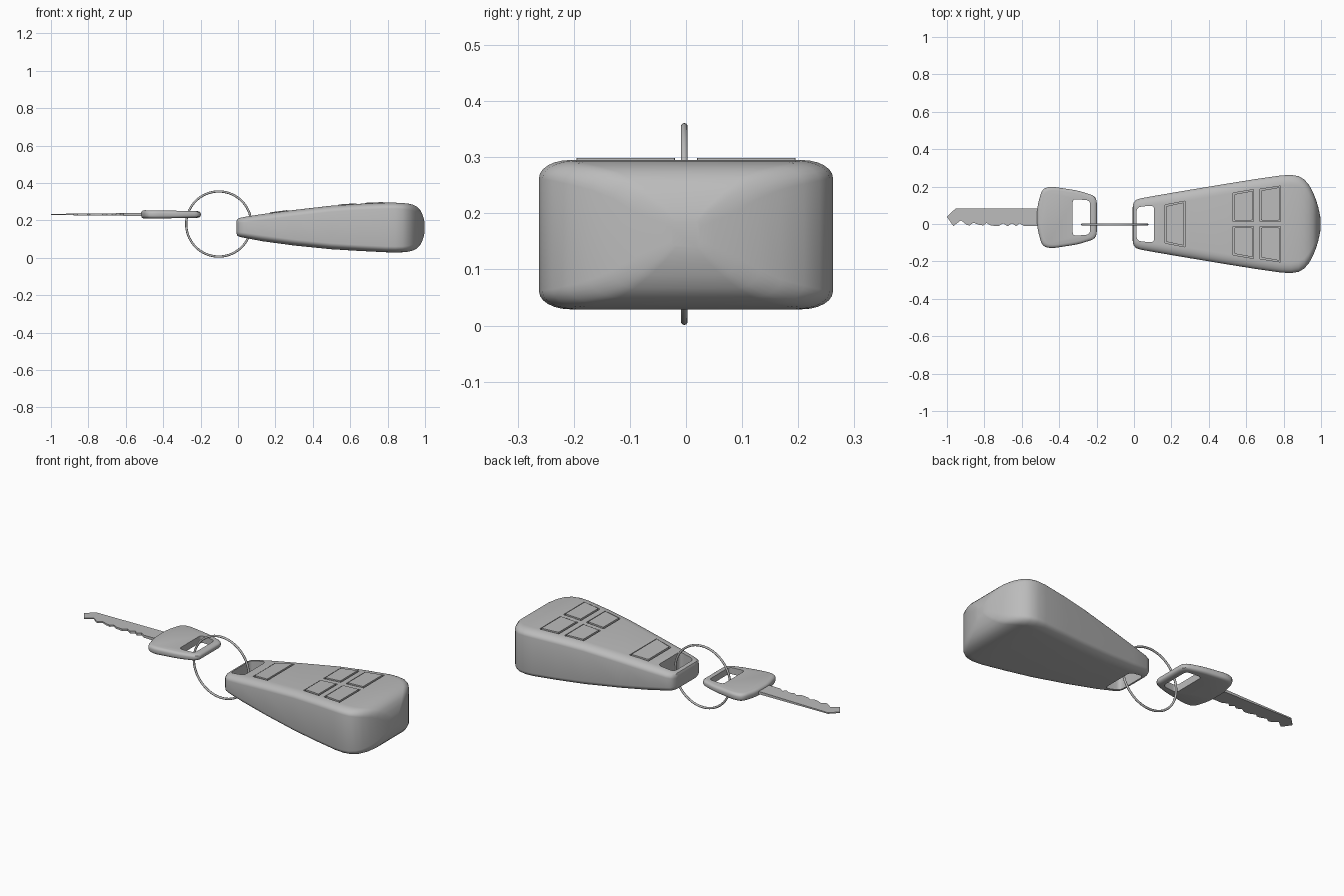
import bpy, bmesh, math
from mathutils import Vector

if "Cube" in bpy.data.objects:
    bpy.data.objects.remove(bpy.data.objects["Cube"])

grey = bpy.data.materials.new("plain grey")
grey.diffuse_color = (0.5, 0.5, 0.5, 1)
grey.use_nodes = True
grey.node_tree.nodes["Principled BSDF"].inputs["Base Color"].default_value = grey.diffuse_color


def loft(name, rings):
    """Closed skin through equal-length rings of points, capped at both ends."""
    bm = bmesh.new()
    loops = [[bm.verts.new(p) for p in r] for r in rings]
    n = len(loops[0])
    for a, b in zip(loops, loops[1:]):
        for i in range(n):
            j = (i + 1) % n
            bm.faces.new((a[i], a[j], b[j], b[i]))
    bm.faces.new(loops[0])
    bm.faces.new(loops[-1])
    bmesh.ops.recalc_face_normals(bm, faces=bm.faces)
    me = bpy.data.meshes.new(name)
    bm.to_mesh(me)
    bm.free()
    me.materials.append(grey)
    ob = bpy.data.objects.new(name, me)
    bpy.context.collection.objects.link(ob)
    return ob


def prism(name, outline, low, high):
    """Extrude an xy outline; low and high give z at each x."""
    return loft(name, [[(x, y, f(x)) for x, y in outline] for f in (low, high)])


def rounded(pts, r, steps=5):
    """Round every corner of a 2D outline."""
    out = []
    for i, p in enumerate(pts):
        p, a, b = Vector(p), Vector(pts[i - 1]), Vector(pts[(i + 1) % len(pts)])
        s = p + (a - p).normalized() * min(r, (a - p).length * 0.45)
        e = p + (b - p).normalized() * min(r, (b - p).length * 0.45)
        for k in range(steps + 1):
            t = k / steps
            out.append(tuple(s * (1 - t) ** 2 + p * 2 * t * (1 - t) + e * t * t))
    return out


def cut(ob, cutter):
    mod = ob.modifiers.new("cut", 'BOOLEAN')
    mod.operation, mod.solver, mod.object = 'DIFFERENCE', 'EXACT', cutter
    bpy.context.view_layer.objects.active = ob
    bpy.ops.object.modifier_apply(modifier=mod.name)
    bpy.data.objects.remove(cutter)


def smooth(ob, angle=32):
    bpy.ops.object.select_all(action='DESELECT')
    ob.select_set(True)
    bpy.context.view_layer.objects.active = ob
    bpy.ops.object.shade_smooth_by_angle(angle=math.radians(angle))


# Fob sections: x, half width, bottom z, top z
SECTIONS = [
    (-0.008, 0.085, 0.130, 0.198), (-0.003, 0.112, 0.118, 0.208),
    (0.010, 0.128, 0.112, 0.214), (0.035, 0.137, 0.107, 0.219),
    (0.13, 0.154, 0.089, 0.234), (0.30, 0.183, 0.066, 0.256),
    (0.50, 0.216, 0.046, 0.279), (0.65, 0.240, 0.037, 0.289),
    (0.79, 0.260, 0.030, 0.295), (0.84, 0.262, 0.029, 0.295),
    (0.88, 0.256, 0.030, 0.293), (0.91, 0.238, 0.033, 0.290),
    (0.935, 0.210, 0.039, 0.284), (0.957, 0.170, 0.050, 0.274),
    (0.973, 0.130, 0.067, 0.258), (0.985, 0.090, 0.090, 0.234),
    (0.994, 0.050, 0.118, 0.208), (0.998, 0.025, 0.140, 0.186),
]


def section(x, hw, lo, hi):
    ry, rz = min(0.055, hw * 0.3), min(0.032, (hi - lo) * 0.25)
    pts = []
    for q, (sy, sz) in enumerate([(1, 1), (-1, 1), (-1, -1), (1, -1)]):
        cy, cz = sy * (hw - ry), (hi - rz if sz > 0 else lo + rz)
        for k in range(7):
            a = (q + k / 6) * math.pi / 2
            pts.append((x, cy + ry * math.cos(a), cz + rz * math.sin(a)))
    return pts


def top_z(x):
    for a, b in zip(SECTIONS, SECTIONS[1:]):
        if a[0] <= x <= b[0]:
            return a[3] + (b[3] - a[3]) * (x - a[0]) / (b[0] - a[0])
    return 0.2


fob = loft("fob_body", [section(*s) for s in SECTIONS])

# Slot in the narrow end for the ring
slot = rounded([(0.014, -0.09), (0.108, -0.10), (0.108, 0.10), (0.014, 0.09)], 0.025)
cut(fob, prism("slot_cutter", slot, lambda x: -0.1, lambda x: 0.5))

# Buttons: x0, x1, (low y, high y) at x0, (low y, high y) at x1
buttons = [("trunk_button", 0.165, 0.272, (-0.102, 0.102), (-0.122, 0.122))]
for x0, x1, w0, w1 in [(0.53, 0.64, 0.166, 0.184), (0.673, 0.784, 0.186, 0.203)]:
    buttons.append(("left_button", x0, x1, (0.013, w0), (0.013, w1)))
    buttons.append(("right_button", x0, x1, (-w0, -0.013), (-w1, -0.013)))

for name, x0, x1, a, b in buttons:
    def outline(g):
        return [(x0 + g, a[0] + g), (x1 - g, b[0] + g),
                (x1 - g, b[1] - g), (x0 + g, a[1] - g)]
    # groove round the button, then the slightly raised button itself
    cut(fob, prism("groove_cutter", outline(0),
                   lambda x: top_z(x) - 0.012, lambda x: top_z(x) + 0.03))
    smooth(prism(name, rounded(outline(0.007), 0.004, 3),
                 lambda x: top_z(x) - 0.014, lambda x: top_z(x) + 0.004))
smooth(fob)

# Split ring
bpy.ops.mesh.primitive_torus_add(
    location=(-0.103, -0.003, 0.181), rotation=(math.pi / 2, 0, 0),
    major_radius=0.174, minor_radius=0.006, major_segments=72, minor_segments=10)
ring = bpy.context.object
ring.name = "key_ring"
ring.data.materials.append(grey)
smooth(ring, 60)

# Key head: pillow-edged plate, a little thinner towards the ring
KY, KZ = 0.035, 0.232
half = [(-0.518, 0.055), (-0.492, 0.152), (-0.445, 0.166), (-0.30, 0.144), (-0.199, 0.112)]
head = [(x, KY + y) for x, y in half] + [(x, KY - y) for x, y in reversed(half)]
head = rounded(head, 0.035, 6)
rings = []
for inset, h in [(0.018, -0.023), (0.008, -0.020), (0.002, -0.014), (0, -0.007),
                 (0, 0.007), (0.002, 0.014), (0.008, 0.020), (0.018, 0.023)]:
    kx, ky = 1 - inset / 0.16, 1 - inset / 0.165
    pts = []
    for x, y in head:
        x = -0.36 + (x + 0.36) * kx
        pts.append((x, KY + (y - KY) * ky, KZ + h * (1 - 0.8 * (x + 0.52) * 0.9)))
    rings.append(pts)
key_head = loft("key_head", rings)
hole = rounded([(-0.328, -0.064), (-0.235, -0.056), (-0.235, 0.126), (-0.328, 0.134)], 0.022)
cut(key_head, prism("hole_cutter", hole, lambda x: 0, lambda x: 0.5))
smooth(key_head)

# Toothed blade, thickening towards the head
blade = [(-0.47, 0.082), (-0.955, 0.082), (-1.0, 0.038), (-0.966, -0.011), (-0.925, 0.02),
         (-0.895, -0.004), (-0.88, -0.008), (-0.858, 0.007), (-0.83, -0.004), (-0.805, -0.008),
         (-0.79, 0.006), (-0.765, -0.008), (-0.725, -0.012), (-0.70, 0.004), (-0.675, -0.012),
         (-0.652, 0.004), (-0.63, -0.012), (-0.612, 0.004), (-0.585, -0.012), (-0.47, -0.012)]


def thick(x):
    return 0.003 + 0.005 * (x + 1.0) / 0.5


smooth(prism("key_blade", blade, lambda x: KZ - thick(x), lambda x: KZ + thick(x)), 20)
